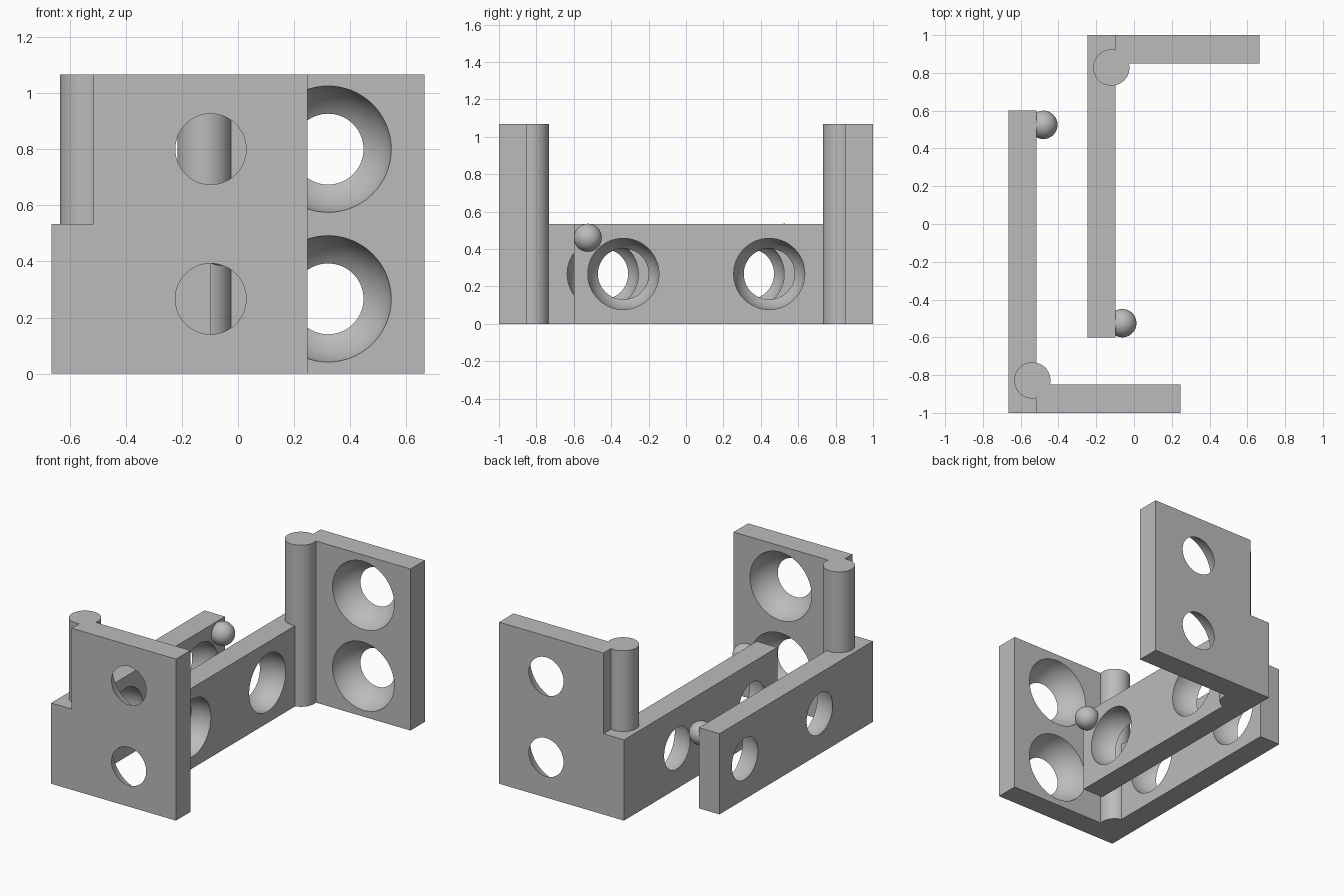
import bpy, bmesh
from mathutils import Matrix, Vector

if "Cube" in bpy.data.objects:
    bpy.data.objects.remove(bpy.data.objects["Cube"], do_unlink=True)

grey = bpy.data.materials.new("plain grey")
grey.use_nodes = True
grey.diffuse_color = (0.5, 0.5, 0.5, 1)
grey.node_tree.nodes["Principled BSDF"].inputs["Base Color"].default_value = grey.diffuse_color

THICK, LOW, HIGH = 0.15, 0.533, 1.067
LEFT, FRONT = -0.665, -1.0


def finish(name, bm):
    mesh = bpy.data.meshes.new(name)
    bm.to_mesh(mesh)
    bm.free()
    mesh.materials.append(grey)
    obj = bpy.data.objects.new(name, mesh)
    bpy.context.collection.objects.link(obj)
    return obj


def box(name, lo, hi):
    lo, hi = Vector(lo), Vector(hi)
    bm = bmesh.new()
    place = Matrix.Translation((lo + hi) / 2) @ Matrix.Diagonal((*(hi - lo), 1))
    bmesh.ops.create_cube(bm, size=1, matrix=place)
    return finish(name, bm)


def ball(name, centre, radius, turn=None):
    bm = bmesh.new()
    place = Matrix.Translation(centre) @ (turn or Matrix())
    bmesh.ops.create_uvsphere(bm, u_segments=64, v_segments=32, radius=radius, matrix=place)
    return finish(name, bm)


def post(name, x, y, radius, height):
    bm = bmesh.new()
    bmesh.ops.create_cone(bm, cap_ends=True, segments=64, radius1=radius, radius2=radius,
                          depth=height, matrix=Matrix.Translation((x, y, height / 2)))
    return finish(name, bm)


def combine(body, tool, operation):
    """Apply one boolean and discard the tool."""
    tool.hide_render = True
    mod = body.modifiers.new("bool", "BOOLEAN")
    mod.operation, mod.object, mod.solver = operation, tool, "EXACT"
    bpy.context.view_layer.update()
    result = body.evaluated_get(bpy.context.evaluated_depsgraph_get())
    mesh = bpy.data.meshes.new_from_object(result)
    body.modifiers.clear()
    body.data = mesh
    bpy.data.objects.remove(tool, do_unlink=True)


def smooth(obj):
    bpy.ops.object.select_all(action="DESELECT")
    obj.select_set(True)
    bpy.context.view_layer.objects.active = obj
    bpy.ops.object.shade_smooth_by_angle(angle=0.5)


# Front bracket: low arm, tall plate and corner post in one solid
inner_x, inner_y = LEFT + THICK, FRONT + THICK
bracket = box("front_bracket", (LEFT, FRONT, 0), (inner_x, 0.6, LOW))
combine(bracket, box("plate", (inner_x, FRONT, 0), (0.247, inner_y, HIGH)), "UNION")
combine(bracket, post("post", -0.538, -0.828, 0.096, HIGH), "UNION")

# Round cups that break through the outer faces
for z in (HIGH / 4, HIGH * 3 / 4):
    cup = ball("plate_cup", (-0.097, inner_y + 0.041, z), 0.229, Matrix.Rotation(1.5708, 4, "X"))
    combine(bracket, cup, "DIFFERENCE")
for y in (-0.445, 0.335):
    cup = ball("arm_cup", (inner_x - 0.016, y, LOW / 2), 0.191, Matrix.Rotation(1.5708, 4, "Y"))
    combine(bracket, cup, "DIFFERENCE")

# Small ball at the free end of the arm
bead = ball("front_ball", (-0.48, 0.525, 0.46), 0.075)

# Rear bracket: mirrored front to back and shifted sideways
flip = Matrix.Translation((0.418, 0, 0)) @ Matrix.Diagonal((1, -1, 1, 1))
for part in (bracket, bead):
    bm = bmesh.new()
    bm.from_mesh(part.data)
    bm.transform(flip)
    bmesh.ops.reverse_faces(bm, faces=bm.faces)
    twin = finish(part.name.replace("front", "rear"), bm)
    smooth(part)
    smooth(twin)
